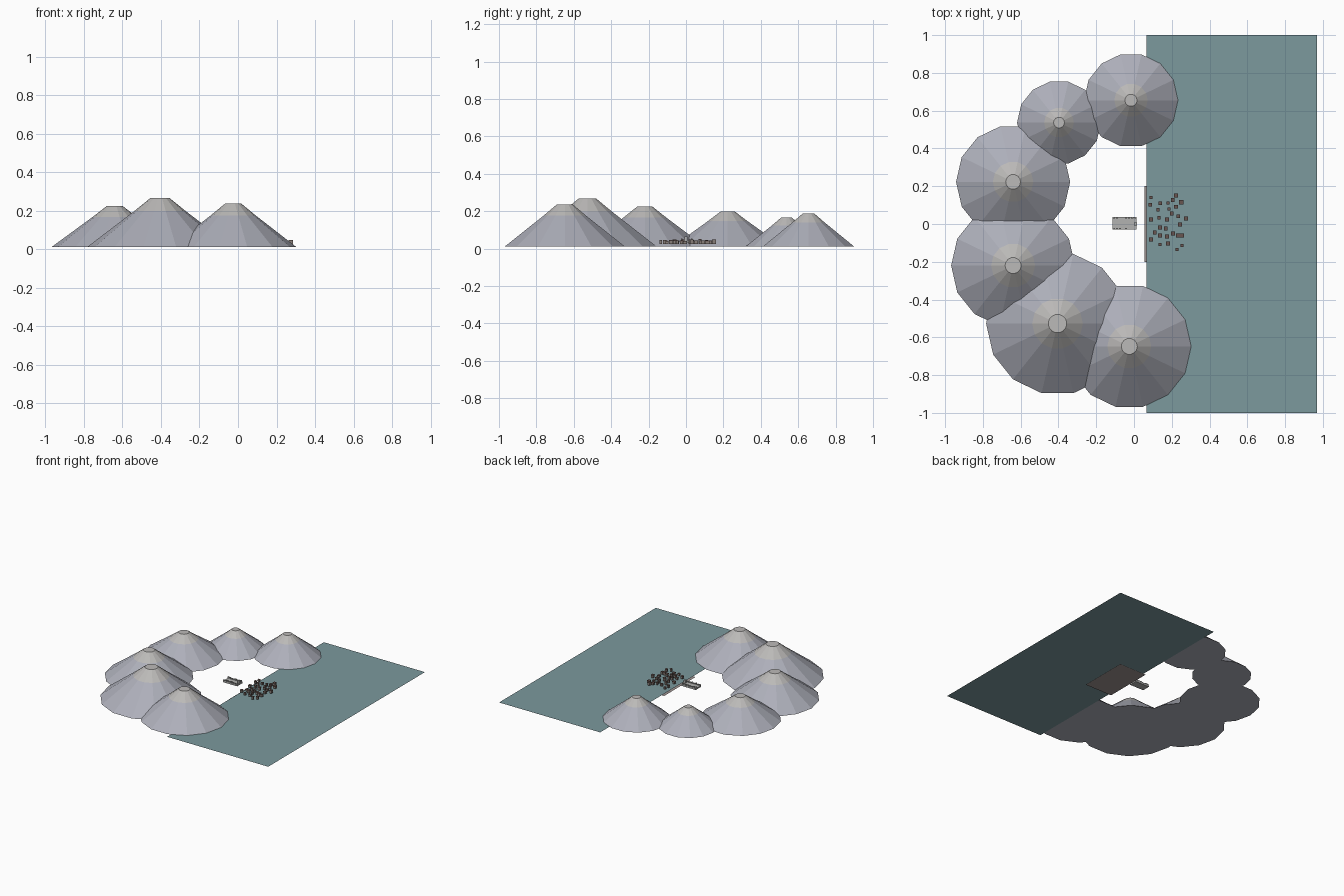
import bpy, bmesh, random
from math import pi, sin, cos
from mathutils import Matrix

if "Cube" in bpy.data.objects:
    bpy.data.objects.remove(bpy.data.objects["Cube"])

random.seed(4)


def material(name, rgb, alpha=1.0):
    m = bpy.data.materials.new(name)
    m.diffuse_color = (*rgb, alpha)
    m.use_nodes = True
    m.node_tree.nodes["Principled BSDF"].inputs["Base Color"].default_value = m.diffuse_color
    return m


ROCK = material("rock", (0.42, 0.43, 0.49))
PEAK = material("pale_rock", (0.50, 0.49, 0.48))
WATER = material("water", (0.20, 0.32, 0.34), 0.85)
SILT = material("silt", (0.34, 0.29, 0.28))
WALL = material("wall", (0.25, 0.21, 0.19))
ROOF = material("roof", (0.14, 0.09, 0.08))
STONE = material("stone", (0.45, 0.45, 0.44))


def finish(name, bm, *mats):
    me = bpy.data.meshes.new(name)
    bm.to_mesh(me)
    bm.free()
    for m in mats:
        me.materials.append(m)
    ob = bpy.data.objects.new(name, me)
    bpy.context.collection.objects.link(ob)
    return ob


def add_box(bm, centre, size, mat=0):
    m = Matrix.Translation(centre) @ Matrix.Diagonal((*size, 1))
    verts = bmesh.ops.create_cube(bm, size=1, matrix=m)["verts"]
    for f in {f for v in verts for f in v.link_faces}:
        f.material_index = mat


def sheet(name, x0, x1, half_y, z, mat):
    bm = bmesh.new()
    bm.faces.new([bm.verts.new(p) for p in
                  ((x0, -half_y, z), (x1, -half_y, z), (x1, half_y, z), (x0, half_y, z))])
    return finish(name, bm, mat)


def mountain(name, x, y, r, top, base=0.012, sides=14):
    # Lathed low-poly cone with a gentler pale cap and a flat summit
    bm = bmesh.new()
    h = top - base
    rings = []
    for rad, z in ((r, base), (r * 0.355, base + h * 0.73), (r * 0.13, top)):
        rings.append([bm.verts.new((x + rad * cos(2 * pi * i / sides),
                                    y + rad * sin(2 * pi * i / sides), z))
                      for i in range(sides)])
    for k in range(2):
        for i in range(sides):
            j = (i + 1) % sides
            f = bm.faces.new((rings[k][i], rings[k][j], rings[k + 1][j], rings[k + 1][i]))
            f.material_index = k
    bm.faces.new(rings[0][::-1])
    bm.faces.new(rings[2]).material_index = 1
    return finish(name, bm, ROCK, PEAK)


# Ring of mountains around the bay: x, y, radius, summit height
for n, m in enumerate(((-0.016, 0.655, 0.249, 0.187), (-0.397, 0.537, 0.222, 0.166),
                       (-0.640, 0.223, 0.302, 0.198), (-0.640, -0.220, 0.328, 0.224),
                       (-0.405, -0.527, 0.378, 0.267), (-0.025, -0.648, 0.328, 0.237))):
    mountain(f"mountain_{n + 1}", *m)

# Sea and the shallow bed below the village
sheet("sea", 0.067, 0.97, 1.0, 0.008, WATER)
sheet("village_bed", 0.055, 0.30, 0.20, 0.0, SILT)

# Village of tiny houses scattered on the shore
houses = ((.09, .14), (.14, .11), (.18, .11), (.222, .15), (.205, .128), (.222, .092),
          (.185, .08), (.127, .075), (.275, .03), (.09, .024), (.132, .034), (.175, .024),
          (.243, -.003), (.138, -.018), (.169, -.024), (.111, -.045), (.138, -.061),
          (.175, -.066), (.206, -.05), (.233, -.061), (.254, -.061), (.09, -.082),
          (.138, -.108), (.18, -.103), (.227, -.135), (.254, -.114), (.085, .103),
          (.25, .115), (.233, .04), (.20, .055))
bm = bmesh.new()
for x, y in houses:
    w = random.uniform(0.014, 0.020)
    h = random.uniform(0.012, 0.022)
    z = 0.025
    add_box(bm, (x, y, z + h / 2), (w, w, h), 0)
    add_box(bm, (x, y, z + h + 0.002), (w * 1.12, w * 1.12, 0.004), 1)
finish("village_houses", bm, WALL, ROOF)

# Small walled terrace behind the village
bm = bmesh.new()
add_box(bm, (-0.05, 0.004, 0.036), (0.126, 0.066, 0.012))
for i in range(8):
    x = -0.107 + i * 0.0163
    for y in (-0.024, 0.032):
        hh = random.uniform(0.006, 0.014)
        add_box(bm, (x, y, 0.042 + hh / 2), (0.011, 0.008, hh))
add_box(bm, (0.008, 0.0, 0.053), (0.014, 0.016, 0.026))
finish("terrace", bm, STONE)
